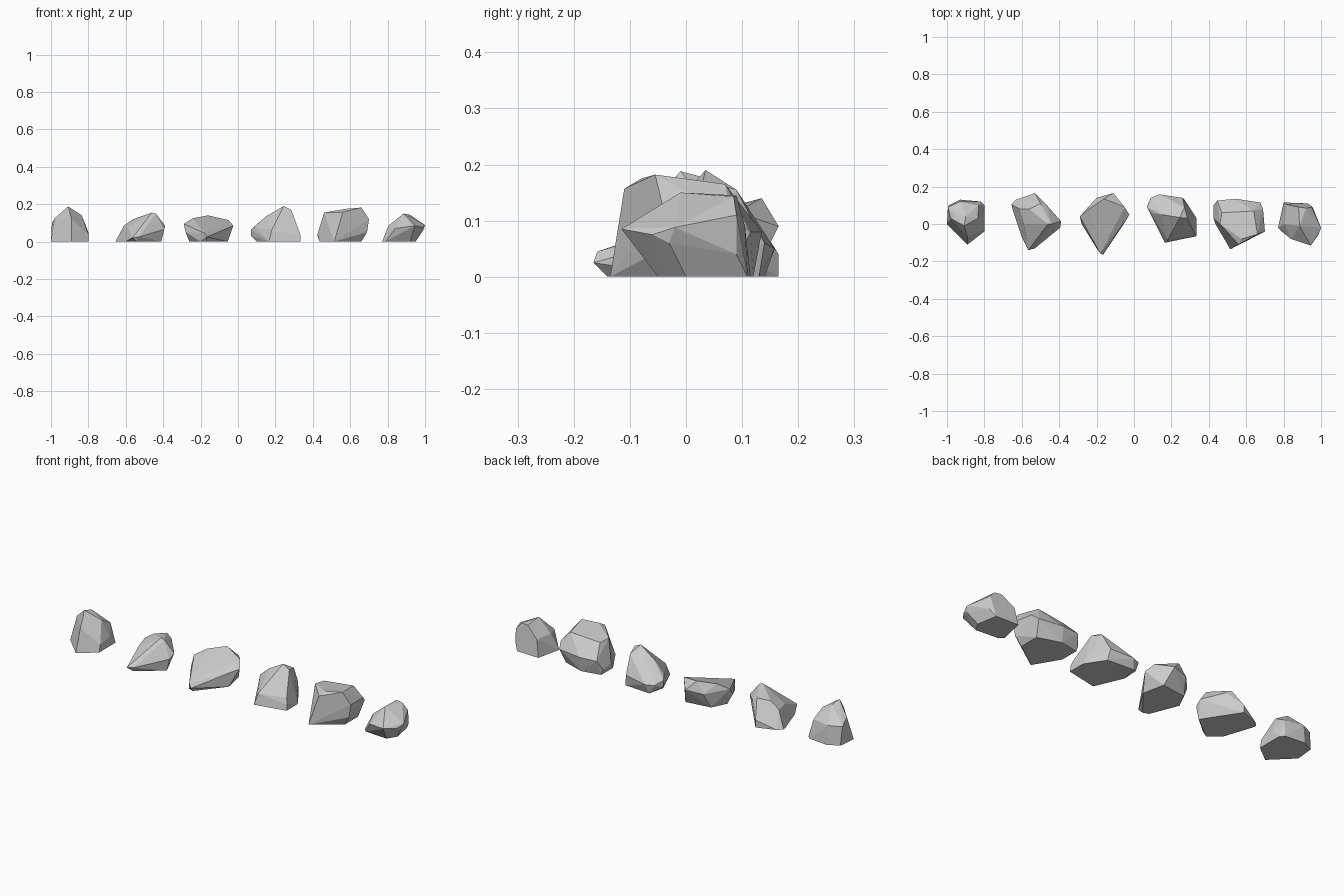
import bpy, bmesh, math


def rock(name, base, upper):
    """Chiselled low-poly stone: hull of a flat ground outline and a few corners above it."""
    bm = bmesh.new()
    for x, y in base:
        bm.verts.new((x, y, 0))
    for p in upper:
        bm.verts.new(p)
    res = bmesh.ops.convex_hull(bm, input=bm.verts[:])
    inner = [v for v in bm.verts if not v.link_faces]
    bmesh.ops.delete(bm, geom=inner, context='VERTS')
    # merge nearly flat triangles into larger facets
    bmesh.ops.dissolve_limit(bm, angle_limit=math.radians(5),
                             verts=bm.verts[:], edges=bm.edges[:])
    bmesh.ops.recalc_face_normals(bm, faces=bm.faces[:])
    mesh = bpy.data.meshes.new(name)
    bm.to_mesh(mesh)
    bm.free()
    ob = bpy.data.objects.new(name, mesh)
    bpy.context.collection.objects.link(ob)
    return ob


# Upright pointed stone
rock("rock_1",
     [(-1, 0), (-.99, .1), (-.93, .13), (-.82, .12), (-.8, .1), (-.8, -.04), (-.89, -.11)],
     [(-.908, -.01, .188), (-.9, .04, .175), (-.835, .03, .14), (-.83, .1, .1),
      (-.98, .03, .125), (-.995, .09, .1), (-.93, .12, .1), (-.89, -.07, .12),
      (-.8, .05, .05), (-.8, -.03, .04)])

# Low sloping stone
rock("rock_2",
     [(-.65, .08), (-.655, .105), (-.63, .13), (-.53, .165), (-.41, -.02),
      (-.54, -.12), (-.6, -.07)],
     [(-.56, .08, .12), (-.46, 0, .155), (-.44, 0, .15), (-.5, .11, .13),
      (-.39, .015, .085), (-.395, -.02, .065), (-.61, .08, .085), (-.59, 0, .08),
      (-.53, -.13, .025), (-.565, -.14, .02), (-.53, .165, .04), (-.47, .105, .11)])

# Wedge stone with one broad front slope
rock("rock_3",
     [(-.26, .02), (-.2, -.13), (-.17, -.14), (-.055, 0), (-.08, .12), (-.22, .1)],
     [(-.16, .135, .14), (-.24, .08, .125), (-.29, .04, .095), (-.28, 0, .05),
      (-.05, .09, .115), (-.025, .05, .085), (-.11, .165, .09), (-.2, .14, .08),
      (-.18, -.158, .045), (-.165, -.165, .025)])

# Tall peaked stone
rock("rock_4",
     [(.335, -.065), (.335, .03), (.27, .13), (.12, .14), (.1, .05), (.165, -.1)],
     [(.245, .035, .19), (.285, .03, .17), (.27, .09, .155), (.15, .05, .135),
      (.09, .06, .08), (.07, .09, .065), (.07, .095, .03), (.325, -.05, .06),
      (.18, -.085, .06), (.335, -.06, .03), (.26, .14, .06), (.135, .158, .05),
      (.09, .14, .05)])

# Blocky stone with a flat top
rock("rock_5",
     [(.515, -.135), (.66, -.03), (.66, .08), (.54, .12), (.435, .1), (.435, 0)],
     [(.66, -.055, .182), (.56, -.11, .157), (.575, -.08, .175), (.46, 0, .155),
      (.64, .07, .165), (.47, .06, .15), (.7, -.04, .12), (.69, .08, .11),
      (.675, .115, .08), (.54, .135, .08), (.445, .125, .08), (.425, .1, .03),
      (.425, .03, .04), (.69, -.04, .05)])

# Small undercut stone
rock("rock_6",
     [(.77, -.02), (.8, .115), (.93, .11), (.95, 0), (.92, -.05), (.79, -.04)],
     [(.885, -.01, .15), (.92, .085, .143), (.88, .09, .145), (.95, .09, .11),
      (1, -.02, .088), (.99, -.03, .06), (.945, -.115, .085), (.84, -.08, .07),
      (.805, 0, .085), (.815, .105, .09), (.955, .09, .04), (.985, -.06, .075)])
